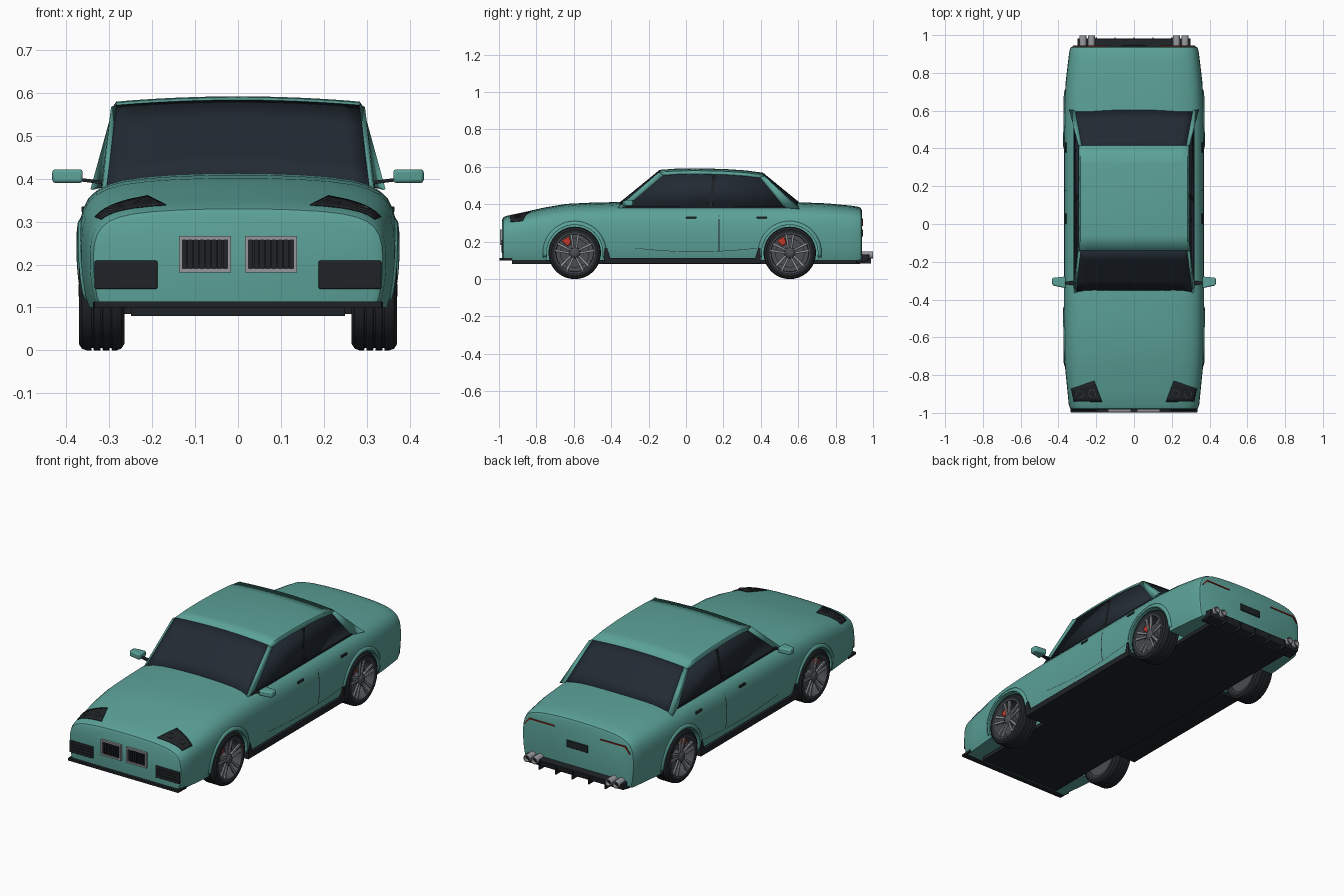
import bpy, bmesh, math
from mathutils import Vector, Matrix
from mathutils.bvhtree import BVHTree

if "Cube" in bpy.data.objects:
    bpy.data.objects.remove(bpy.data.objects["Cube"])

def mat(name, *rgb):
    m = bpy.data.materials.new(name)
    m.diffuse_color = (*rgb, 1)
    m.use_nodes = True
    m.node_tree.nodes["Principled BSDF"].inputs["Base Color"].default_value = m.diffuse_color
    return m

PAINT = mat("paint", .105, .36, .315)
GLASS = mat("glass", .016, .023, .033)
BLACK = mat("black_trim", .014, .017, .02)
RUBBER = mat("rubber", .017, .02, .023)
METAL = mat("metal", .3, .31, .33)
DARKMETAL = mat("dark_metal", .07, .075, .085)
RED = mat("red", .55, .04, .02)
LAMP = mat("lamp_red", .2, .015, .01)

def make(name, parts, col, mirror=False, thick=0, bevel=0, angle=35):
    """Object from a list of (verts, faces) parts, optionally mirrored over x."""
    bm = bmesh.new()
    for verts, faces in parts:
        vs = [bm.verts.new(v) for v in verts]
        for f in faces:
            bm.faces.new([vs[i] for i in f])
    bmesh.ops.recalc_face_normals(bm, faces=bm.faces)
    me = bpy.data.meshes.new(name)
    bm.to_mesh(me)
    bm.free()
    ob = bpy.data.objects.new(name, me)
    bpy.context.collection.objects.link(ob)
    me.materials.append(col)
    if thick:
        s = ob.modifiers.new("thickness", 'SOLIDIFY')
        s.thickness, s.offset = thick, 0
    if bevel:
        b = ob.modifiers.new("bevel", 'BEVEL')
        b.width, b.segments = bevel, 2
    if mirror:
        ob.modifiers.new("mirror", 'MIRROR')
    smooth(ob, angle)
    return ob

def smooth(ob, angle):
    bpy.ops.object.select_all(action='DESELECT')
    ob.select_set(True)
    bpy.context.view_layer.objects.active = ob
    bpy.ops.object.shade_smooth_by_angle(angle=math.radians(angle))

def loft(rows, caps=False, wrap=False):
    n, m = len(rows[0]), len(rows)
    faces = [(r*n+i, r*n+(i+1) % n, (r+1)*n+(i+1) % n, (r+1)*n+i)
             for r in range(m-1) for i in range(n if wrap else n-1)]
    if caps:
        faces += [tuple(range(n)), tuple(range((m-1)*n, m*n))]
    return [p for row in rows for p in row], faces

def prism(pts, vec):
    pts, vec = [Vector(p) for p in pts], Vector(vec)
    return loft([pts, [p+vec for p in pts]], True, True)

def box(x0, x1, y0, y1, z0, z1):
    return prism([(x0, y0, z0), (x1, y0, z0), (x1, y1, z0), (x0, y1, z0)], (0, 0, z1-z0))

def lathe(profile, centre, axis, n=48, closed=False):
    """Turn (radius, height) points about an axis; closed joins last to first."""
    M = Matrix.Translation(centre) @ Vector(axis).to_track_quat('Z', 'Y').to_matrix().to_4x4()
    prof = profile + profile[:1] if closed else profile
    rows = [[M @ Vector((r*math.cos(a), r*math.sin(a), h))
             for a in [2*math.pi*k/n for k in range(n)]] for r, h in prof]
    return loft(rows, not closed, True)

# Body shell: one half section swept through stations (y, half width, top, bottom)
section = [(0, 1), (.2, .997), (.4, .988), (.58, .972), (.72, .948), (.82, .915), (.89, .872),
           (.94, .815), (.975, .735), (.993, .64), (1, .53), (1, .4), (.992, .25), (.975, .1), (.95, 0)]
stations = [(-.983, .325, .318, .108), (-.977, .337, .33, .102), (-.96, .345, .338, .1), (-.88, .353, .355, .1),
            (-.76, .365, .382, .1), (-.64, .37, .402, .1), (-.5, .371, .409, .1), (-.35, .371, .412, .1),
            (0, .37, .412, .1), (.4, .37, .412, .1), (.6, .37, .411, .1), (.75, .362, .405, .1),
            (.87, .348, .394, .1), (.92, .341, .387, .1), (.935, .335, .38, .103), (.941, .322, .366, .11)]
rows = []
for y, hw, zt, zb in stations:
    half = [(u*hw, y, zb+v*(zt-zb)) for u, v in section]
    rows.append(half + [(-x, y, z) for x, y, z in half[:0:-1]])
shell = loft(rows, True, True)
bvh = BVHTree.FromPolygons([Vector(v) for v in shell[0]], shell[1])
body = make("body", [shell], PAINT)

def side_x(y, z):
    return bvh.ray_cast(Vector((1, y, z)), Vector((-1, 0, 0)))[0].x

def top_hit(x, y):
    return bvh.ray_cast(Vector((x, y, 1)), Vector((0, 0, -1)))[:2]

# Wheel arches cut out of the body
WHEELS = {"front": -.595, "rear": .555}
cutter = make("arch_cutter", [lathe([(.153, 0), (.153, .2)], (s*.24, y, .14), (s, 0, 0), 64)
                              for y in WHEELS.values() for s in (1, -1)], BLACK)
cutter.hide_render = True
b = body.modifiers.new("arches", 'BOOLEAN')
b.object, b.operation, b.solver = cutter, 'DIFFERENCE', 'EXACT'
bpy.context.view_layer.objects.active = body
bpy.ops.object.modifier_apply(modifier="arches")
bpy.data.objects.remove(cutter)
smooth(body, 35)

# Wheels and arch lips
for end, wy in WHEELS.items():
    c = (0, wy, .14)
    tyre = [(.104, .27), (.125, .265), (.136, .272), (.14, .283)]
    for g in (.297, .318, .339):
        tyre += [(.14, g-.003), (.135, g-.002), (.135, g+.002), (.14, g+.003)]
    tyre += [(.14, .353), (.136, .364), (.125, .371), (.108, .37), (.104, .365)]
    make(end+"_tyre", [lathe(tyre, c, (1, 0, 0), 64, True)], RUBBER, True)
    make(end+"_rim", [lathe([(.105, .27), (.105, .366), (.109, .371), (.102, .371), (.098, .362), (.098, .27)],
                            c, (1, 0, 0), 64, True)], DARKMETAL, True)
    make(end+"_brake_disc", [lathe([(.078, .318), (.078, .328)], c, (1, 0, 0)),
                             lathe([(.098, .28), (.098, .286)], c, (1, 0, 0))], DARKMETAL, True)
    make(end+"_hub", [lathe([(.03, .315), (.028, .362), (.018, .37), (.012, .372)], c, (1, 0, 0), 32)], DARKMETAL, True)
    spokes = []
    for k in range(5):
        a = math.pi/2 + 2*math.pi*k/5
        for s in (1, -1):
            ring = []
            for r, t in ((.016, .002), (.1, .012), (.1, .026), (.02, .013)):
                t *= s
                ring.append((.352 + (r > .05)*.008, wy + r*math.cos(a) - t*math.sin(a),
                             .14 + r*math.sin(a) + t*math.cos(a)))
            spokes.append(prism(ring, (.01, 0, 0)))
    make(end+"_spokes", spokes, METAL, True, bevel=.002)
    make(end+"_caliper", [prism([(.318, wy+.086*math.cos(t)*f, .14+.086*math.sin(t)*f)
                                 for f, ts in ((1.08, (1.9, 2.15, 2.4)), (.62, (2.4, 2.15, 1.9)))
                                 for t in ts], (.031, 0, 0))], RED, True, bevel=.003)
    lip = []
    for r, dx in ((.151, -.025), (.151, .004), (.158, .005), (.17, .0005)):
        row = []
        for k in range(33):
            t = math.radians(-8 + 196*k/32)
            y, z = wy + r*math.cos(t), .14 + r*math.sin(t)
            row.append((side_x(y, z) + dx, y, z))
        lip.append(row)
    make(end+"_arch_lip", [loft(lip)], PAINT, True, thick=.002, angle=50)

# Cabin: roof, glass and pillars
def arc(hw, y, z, drop, bow=0, n=16):
    return [(hw*u, y+bow*u*u, z-drop*u*u) for u in [2*k/n-1 for k in range(n+1)]]

roof = [[(-.293, y, z-.028)] + arc(.283, y, z, .012) + [(.293, y, z-.028)]
        for y, z in ((-.14, .582), (-.06, .588), (.05, .59), (.2, .587), (.32, .579), (.415, .566))]
make("roof", [loft(roof)], PAINT, thick=.004)

def screen(name, top, bottom):
    rs = [[Vector(a).lerp(Vector(b), t) for a, b in zip(top, bottom)] for t in (0, .25, .5, .75, 1)]
    make(name, [loft(rs)], GLASS, thick=.004)

screen("windscreen", arc(.283, -.14, .582, .012), arc(.306, -.35, .411, .03, -.012))
screen("rear_window", arc(.276, .412, .566, .012), arc(.312, .605, .408, .022, -.012))
make("side_glass", [loft([[(.289, -.12, .557), (.289, .13, .563), (.289, .4, .545)],
                          [(.313, -.335, .382), (.313, .13, .382), (.313, .54, .382)]])], GLASS, True, thick=.004)
make("front_pillar", [loft([[(.283, -.142, .572), (.306, -.365, .38)], [(.294, -.145, .566), (.315, -.362, .38)],
                            [(.293, -.118, .556), (.317, -.325, .38)]])], PAINT, True, thick=.005)
make("rear_pillar", [loft([[(.276, .413, .556), (.312, .6, .384)], [(.294, .418, .548), (.342, .605, .375)],
                           [(.292, .395, .545), (.315, .53, .38)]])], PAINT, True, thick=.005)
make("centre_pillar", [prism([(.288, .145, .562), (.288, .158, .562), (.313, .14, .384), (.313, .12, .384)],
                             (.004, 0, 0))], BLACK, True)
make("window_sill_trim", [box(.308, .319, -.34, .54, .379, .388)], BLACK, True)

# Door mirrors, handles and shut lines
make("mirror_shell", [prism([(.362, -.34, .39), (.433, -.325, .39), (.433, -.285, .39), (.362, -.278, .39)],
                            (0, 0, .032))], PAINT, True, bevel=.007)
make("mirror_arm", [prism([(.305, -.325, .386), (.305, -.3, .386), (.37, -.305, .394), (.37, -.32, .394)],
                          (0, 0, .008))], BLACK, True)
make("door_handle", [box(side_x(y, .33)-.01, side_x(y, .33)+.005, y-.027, y+.027, .323, .335)
                     for y in (.028, .405)], BLACK, True, bevel=.003)
seams = []
for path in ([(.177, .15+.19*k/8) for k in range(9)], [(-.27+.65*k/6, .165-.02*math.sin(math.pi*k/6)) for k in range(7)]):
    upright = path[0][0] == path[1][0]
    w = (.0025, 0) if upright else (0, .0012)
    seams.append(loft([[(side_x(y, z)+.0008, y+s*w[0], z+s*w[1]) for y, z in path] for s in (-1, 1)]))
make("door_seams", seams, BLACK, True)

# Headlights laid on the bonnet surface
inner, outer = [(.21, -.83), (.168, -.942)], [(.332, -.872), (.318, -.938)]
patch = []
for v in [k/5 for k in range(6)]:
    a, c = Vector(inner[0]).lerp(Vector(inner[1]), v), Vector(outer[0]).lerp(Vector(outer[1]), v)
    row = []
    for k in range(11):
        p, nrm = top_hit(*a.lerp(c, k/10))
        row.append(p + nrm*.002)
    patch.append(row)
make("headlight", [loft(patch)], BLACK, True, thick=.003)
rings = []
for x, y in ((.22, -.895), (.285, -.898)):
    p, nrm = top_hit(x, y)
    rings.append(lathe([(.02, .002), (.02, .006), (.017, .006), (.017, .002)], p, nrm, 32, True))
make("headlight_rings", rings, DARKMETAL, True)

# Front grilles, intakes and splitter
def frame(x0, x1, z0, z1, y, w, d):
    return [box(x0, x1, y, y+d, z0, z0+w), box(x0, x1, y, y+d, z1-w, z1),
            box(x0, x0+w, y, y+d, z0+w, z1-w), box(x1-w, x1, y, y+d, z0+w, z1-w)]

make("grille_frame", frame(.016, .138, .182, .266, -.995, .009, .02), METAL, True)
make("grille_back", [box(.02, .134, -.986, -.97, .186, .262)], BLACK, True)
make("grille_slats", [box(x-.002, x+.002, -.992, -.98, .19, .258)
                      for x in [.036+.0137*k for k in range(7)]], BLACK, True)
make("side_intake", [box(.188, .334, -.987, -.955, .143, .209)], BLACK, True, bevel=.003)
make("intake_slats", [box(.197, .325, -.99, -.98, z-.002, z+.002) for z in (.16, .176, .192)], BLACK, True)
make("front_splitter", [prism([(-.335, -.998, .1), (.335, -.998, .1), (.338, -.93, .1), (-.338, -.93, .1)],
                              (0, 0, .014))], BLACK, bevel=.002)

# Floor and side skirts
make("floor", [box(-.25, .25, -.93, .93, .08, .101), box(-.345, .345, -.44, .4, .085, .101)], BLACK)
make("side_skirt", [prism([(.335, y, z) for y, z in ((-.44, .082), (.4, .082), (.398, .165), (.385, .165),
                                                     (.37, .113), (-.405, .113), (-.42, .165), (-.437, .165))],
                          (.036, 0, 0))], BLACK, True)

# Tail: lamps, plate, diffuser and exhausts
make("tail_light", [prism([(.14, .934, .318), (.29, .934, .318), (.318, .934, .285), (.322, .934, .288),
                           (.294, .934, .325), (.14, .934, .324)], (0, .011, 0))], LAMP, True)
make("number_plate_recess", [box(-.065, .065, .935, .947, .228, .266)], BLACK, bevel=.002)
make("rear_diffuser", [prism([(-.3, .91, .085), (-.3, .975, .098), (-.3, .982, .13), (-.3, .91, .135)],
                             (.6, 0, 0))], BLACK, bevel=.003)
make("diffuser_fins", [box(x-.003, x+.003, .92, .988, .082, .122) for x in (-.2, -.1, 0, .1, .2)], BLACK)
make("exhausts", [lathe([(.019, -.06), (.019, .017), (.0185, .019), (.0155, .019), (.015, -.06)],
                        (x, .98, .128), (0, 1, 0), 32, True) for x in (.225, .27)], METAL, True)
make("exhaust_cores", [lathe([(.0155, 0), (.0155, .004)], (x, .97, .128), (0, 1, 0), 24) for x in (.225, .27)], BLACK, True)
